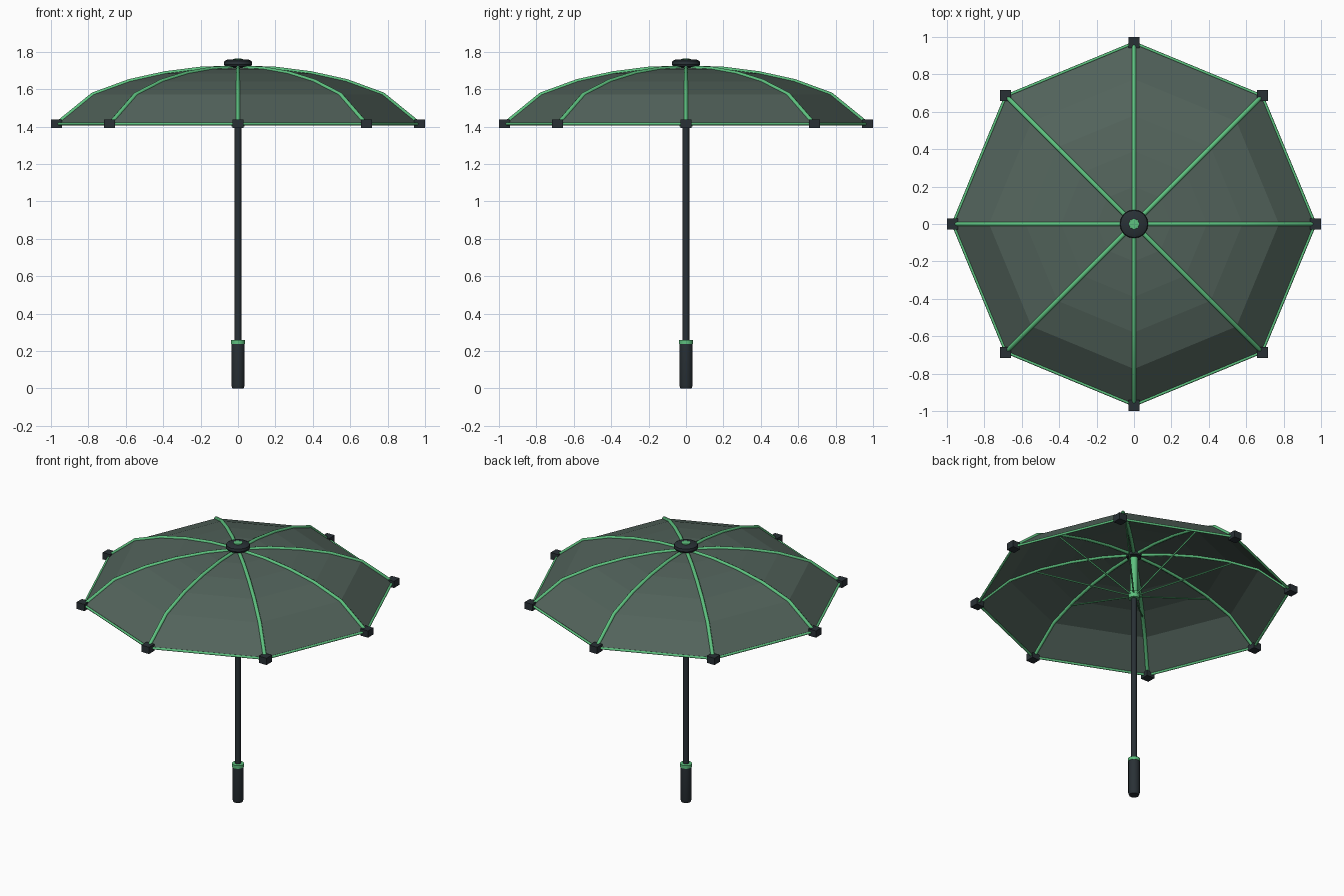
import bpy, bmesh, math
from mathutils import Vector

if "Cube" in bpy.data.objects:
    bpy.data.objects.remove(bpy.data.objects["Cube"])

N = 8
# rib profile: (radius, height) from crown to rim
PROFILE = [(0.0, 1.715), (0.2, 1.708), (0.39, 1.684), (0.58, 1.642), (0.775, 1.571), (0.968, 1.414)]


def material(name, rgb):
    m = bpy.data.materials.new(name)
    m.diffuse_color = (*rgb, 1)
    m.use_nodes = True
    m.node_tree.nodes["Principled BSDF"].inputs["Base Color"].default_value = m.diffuse_color
    return m


GREEN = material("green_trim", (0.11, 0.53, 0.21))
DARK = material("dark_plastic", (0.022, 0.03, 0.036))
CLOTH = material("canopy_cloth", (0.085, 0.125, 0.105))


def polar(r, z, i):
    a = 2 * math.pi * i / N
    return Vector((r * math.cos(a), r * math.sin(a), z))


def finish(name, bm, mat, smooth=False):
    bmesh.ops.recalc_face_normals(bm, faces=bm.faces)
    me = bpy.data.meshes.new(name)
    bm.to_mesh(me)
    bm.free()
    me.materials.append(mat)
    ob = bpy.data.objects.new(name, me)
    bpy.context.collection.objects.link(ob)
    if smooth:
        bpy.ops.object.select_all(action='DESELECT')
        ob.select_set(True)
        bpy.context.view_layer.objects.active = ob
        bpy.ops.object.shade_smooth_by_angle(angle=math.radians(35))
    return ob


def lathe(name, profile, mat, steps=16):
    bm = bmesh.new()
    vs = [bm.verts.new((r, 0, z)) for r, z in profile]
    es = [bm.edges.new(p) for p in zip(vs, vs[1:])]
    bmesh.ops.spin(bm, geom=vs + es, axis=(0, 0, 1), cent=(0, 0, 0),
                   angle=2 * math.pi, steps=steps, use_duplicate=False)
    bmesh.ops.remove_doubles(bm, verts=bm.verts, dist=0.0005)
    return finish(name, bm, mat, True)


def tube(name, points, radius, mat):
    cu = bpy.data.curves.new(name, 'CURVE')
    cu.dimensions = '3D'
    cu.bevel_depth = radius
    cu.bevel_resolution = 2
    cu.use_fill_caps = True
    sp = cu.splines.new('POLY')
    sp.points.add(len(points) - 1)
    for p, co in zip(sp.points, points):
        p.co = (*co, 1)
    cu.materials.append(mat)
    ob = bpy.data.objects.new(name, cu)
    bpy.context.collection.objects.link(ob)
    return ob


# canopy: eight flat panels in rings
bm = bmesh.new()
crown = bm.verts.new((0, 0, PROFILE[0][1]))
rings = [[bm.verts.new(polar(r, z, i)) for i in range(N)] for r, z in PROFILE[1:]]
for i in range(N):
    j = (i + 1) % N
    bm.faces.new((crown, rings[0][i], rings[0][j]))
    for a, b in zip(rings, rings[1:]):
        bm.faces.new((a[i], b[i], b[j], a[j]))
finish("canopy", bm, CLOTH)

# ribs, rim edging, stretchers and rib tips
rim_r, rim_z = PROFILE[-1]
for i in range(N):
    tube(f"rib_{i}", [polar(r, z, i) for r, z in PROFILE], 0.012, GREEN)
    tube(f"rim_edge_{i}", [polar(rim_r, rim_z, i), polar(rim_r, rim_z, i + 1)], 0.008, GREEN)
    tube(f"stretcher_{i}", [polar(0.02, 1.425, i), polar(0.6, 1.62, i)], 0.005, GREEN)
    bm = bmesh.new()
    bmesh.ops.create_cube(bm, size=1)
    bmesh.ops.scale(bm, vec=(0.058, 0.058, 0.046), verts=bm.verts)
    bmesh.ops.translate(bm, vec=polar(0.971, rim_z, i), verts=bm.verts)
    finish(f"rib_tip_{i}", bm, DARK)

# central shaft, sliding runner and its sleeve
lathe("shaft", [(0, 0.2), (0.018, 0.2), (0.018, 1.71), (0, 1.71)], DARK)
lathe("runner", [(0, 1.4), (0.034, 1.4), (0.034, 1.445), (0, 1.445)], GREEN)
lathe("sleeve", [(0, 1.44), (0.024, 1.44), (0.024, 1.69), (0, 1.69)], GREEN)

# crown cap and button
lathe("crown_cap", [(0, 1.69), (0.045, 1.695), (0.05, 1.717), (0.07, 1.722), (0.076, 1.733),
                    (0.073, 1.75), (0.058, 1.758), (0, 1.758)], DARK)
lathe("crown_button", [(0, 1.75), (0.029, 1.75), (0.027, 1.762), (0, 1.764)], GREEN)

# handle and collar
lathe("handle", [(0, 0), (0.03, 0), (0.036, 0.018), (0.036, 0.24), (0, 0.24)], DARK)
lathe("handle_collar", [(0, 0.237), (0.038, 0.237), (0.038, 0.258), (0, 0.26)], GREEN)
